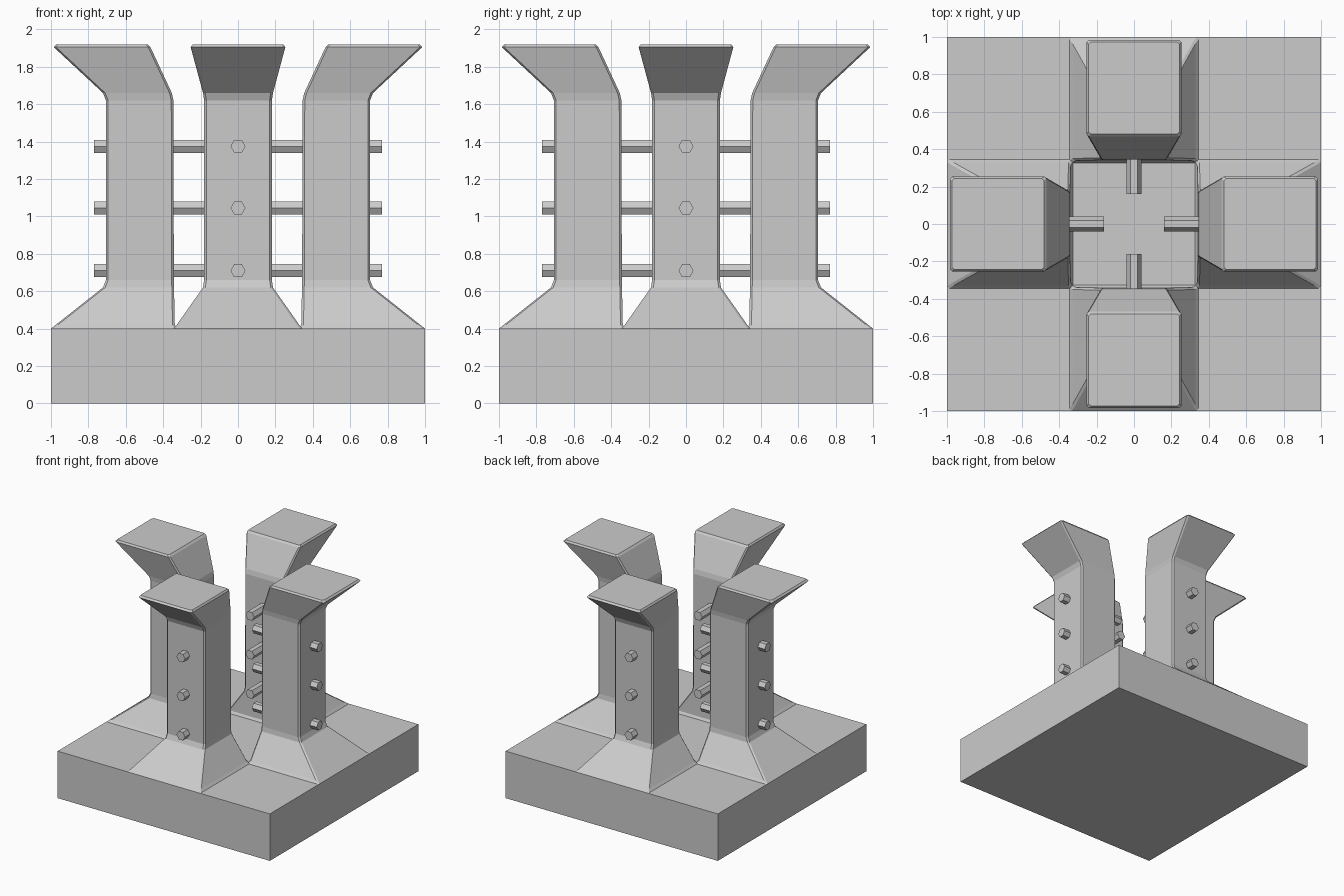
import bpy, bmesh, math
from mathutils import Matrix, Vector

if "Cube" in bpy.data.objects:
    bpy.data.objects.remove(bpy.data.objects["Cube"])


def finish(bm, name):
    bmesh.ops.recalc_face_normals(bm, faces=bm.faces)
    mesh = bpy.data.meshes.new(name)
    bm.to_mesh(mesh)
    bm.free()
    obj = bpy.data.objects.new(name, mesh)
    bpy.context.collection.objects.link(obj)
    return obj


def ring(bm, z, inner, outer, hw, c):
    # rectangle with chamfered corners
    pts = [(inner + c, -hw), (outer - c, -hw), (outer, -hw + c), (outer, hw - c),
           (outer - c, hw), (inner + c, hw), (inner, hw - c), (inner, -hw + c)]
    return [bm.verts.new((x, y, z)) for x, y in pts]


def make_post(name, angle):
    # height, inner radius, outer radius, half width, corner chamfer
    sections = [(0.40, 0.325, 1.00, 0.345, 0.012),
                (0.42, 0.338, 0.975, 0.328, 0.012),
                (0.62, 0.342, 0.722, 0.187, 0.012),
                (0.66, 0.343, 0.706, 0.181, 0.012),
                (1.62, 0.345, 0.706, 0.181, 0.012),
                (1.66, 0.354, 0.722, 0.187, 0.012),
                (1.905, 0.468, 0.985, 0.253, 0.012),
                (1.92, 0.482, 0.972, 0.243, 0.012)]
    bm = bmesh.new()
    rings = [ring(bm, *s) for s in sections]
    for a, b in zip(rings, rings[1:]):
        for i in range(8):
            j = (i + 1) % 8
            bm.faces.new((a[i], a[j], b[j], b[i]))
    bm.faces.new(rings[-1])
    bm.faces.new(rings[0])
    bm.transform(Matrix.Rotation(angle, 4, 'Z'))
    return finish(bm, name)


def make_peg(name, angle, z):
    # hexagonal rod running through a post
    bm = bmesh.new()
    place = (Matrix.Rotation(angle, 4, 'Z') @ Matrix.Translation((0.465, 0, z))
             @ Matrix.Rotation(math.pi / 2, 4, 'Y'))
    bmesh.ops.create_cone(bm, cap_ends=True, segments=6, radius1=0.04, radius2=0.04, depth=0.61)
    # put the points sideways so top and bottom are flat
    widest = max(abs(v.co.y) for v in bm.verts)
    if widest < 0.039:
        place = place @ Matrix.Rotation(math.pi / 6, 4, 'Z')
    bm.transform(place)
    return finish(bm, name)


# base block
bm = bmesh.new()
bmesh.ops.create_cube(bm, size=1)
bm.transform(Matrix.Translation((0, 0, 0.2)) @ Matrix.Diagonal((2, 2, 0.4, 1)))
finish(bm, "base_block")

# four flared posts with three pegs each
for side, deg in (("right", 0), ("back", 90), ("left", 180), ("front", 270)):
    make_post(side + "_post", math.radians(deg))
    for n, z in enumerate((0.71, 1.045, 1.375), 1):
        make_peg(f"{side}_peg_{n}", math.radians(deg), z)
